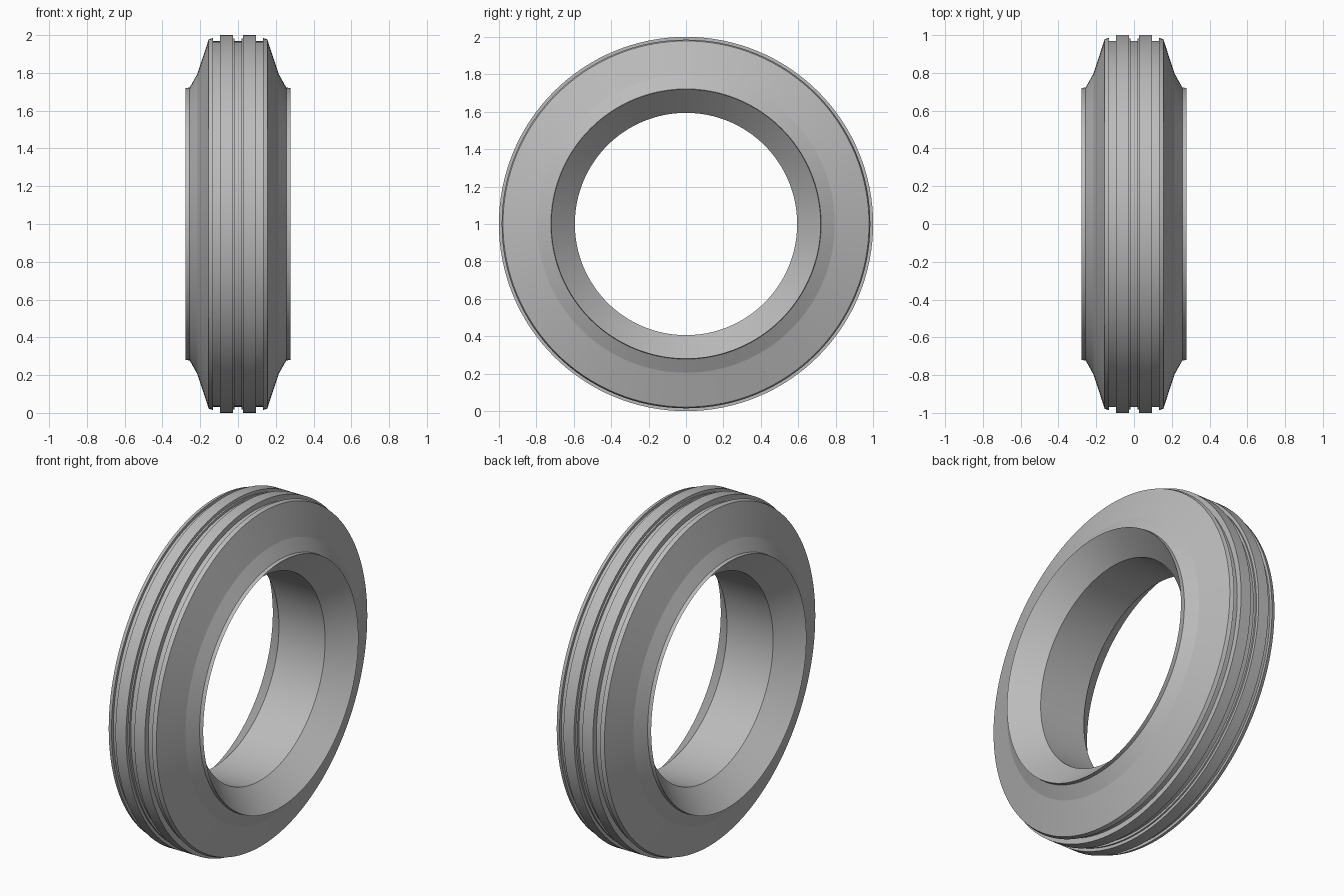
import bpy
import bmesh
from math import tau
from mathutils import Matrix

cube = bpy.data.objects.get("Cube")
if cube:
    bpy.data.objects.remove(cube, do_unlink=True)

SEGMENTS = 128

# Plain grey rubber
rubber = bpy.data.materials.new("grey rubber")
rubber.use_nodes = True
grey = (0.5, 0.5, 0.5, 1)
rubber.diffuse_color = grey
rubber.node_tree.nodes["Principled BSDF"].inputs["Base Color"].default_value = grey

# Half cross-section as (distance along axle, radius), from tread centre to bore
half = [
    (0.018, 0.968), (0.018, 0.982), (0.027, 0.982), (0.027, 1.0),  # centre groove
    (0.095, 1.0), (0.095, 0.968), (0.132, 0.968),                  # rib, side groove
    (0.132, 0.985), (0.155, 0.978),                                # shoulder
    (0.215, 0.795), (0.256, 0.722), (0.278, 0.720),                # sidewall, lip
    (0.150, 0.594),                                                # bore edge
]
profile = half + [(-x, r) for x, r in reversed(half)]

# Spin the closed cross-section around the axle
bm = bmesh.new()
verts = [bm.verts.new((x, 0, r)) for x, r in profile]
edges = [bm.edges.new((verts[i - 1], verts[i])) for i in range(len(verts))]
bmesh.ops.spin(bm, geom=verts + edges, cent=(0, 0, 0), axis=(1, 0, 0),
               angle=tau, steps=SEGMENTS, use_merge=True)
bmesh.ops.remove_doubles(bm, verts=bm.verts, dist=0.0005)
bmesh.ops.recalc_face_normals(bm, faces=bm.faces)
bmesh.ops.transform(bm, matrix=Matrix.Translation((0, 0, 1)), verts=bm.verts)

mesh = bpy.data.meshes.new("tyre")
bm.to_mesh(mesh)
bm.free()
mesh.materials.append(rubber)
tyre = bpy.data.objects.new("tyre", mesh)
bpy.context.collection.objects.link(tyre)

# Smooth around the ring, crisp at the profile corners
bpy.ops.object.select_all(action="DESELECT")
tyre.select_set(True)
bpy.context.view_layer.objects.active = tyre
bpy.ops.object.shade_smooth_by_angle(angle=0.14)
